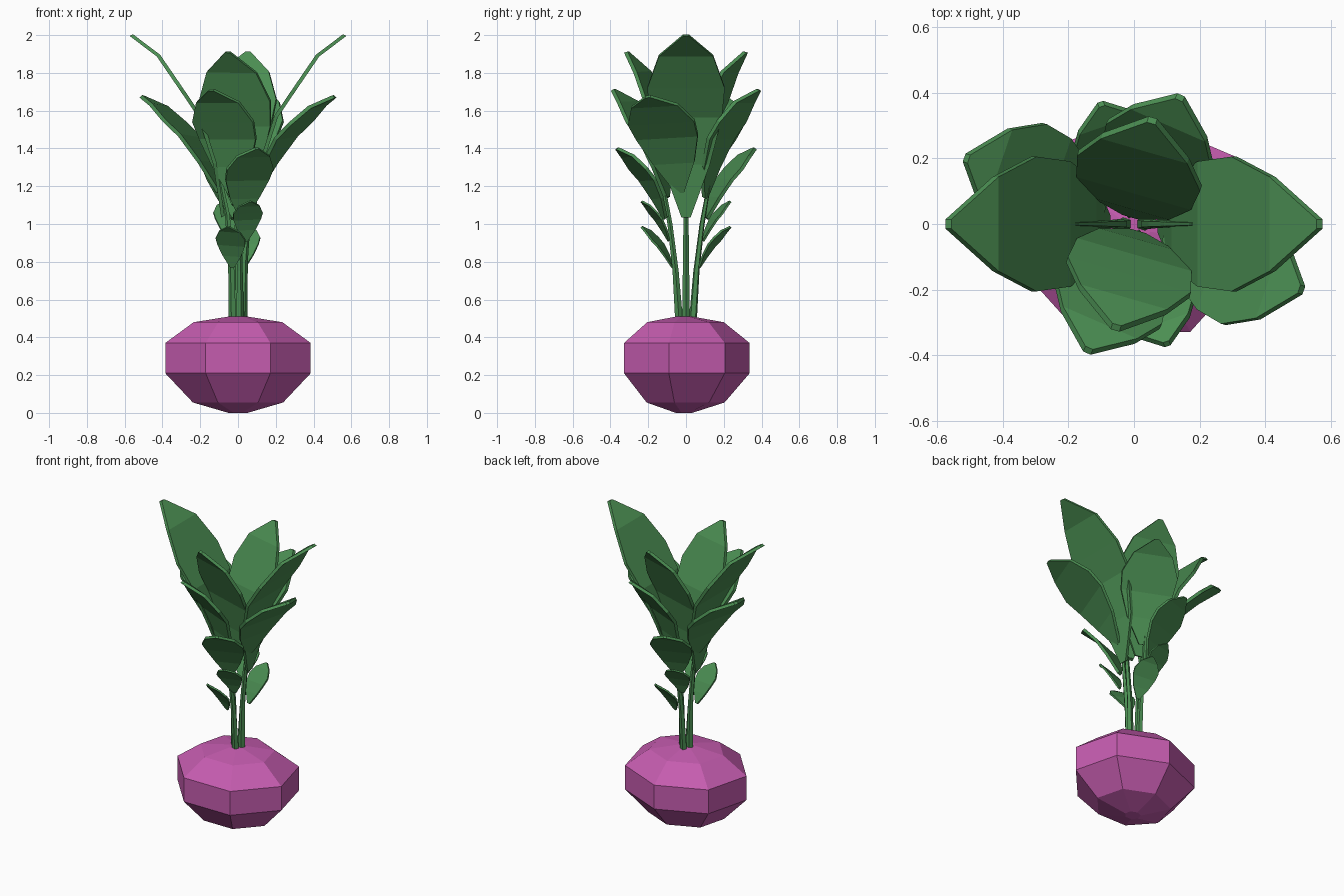
import bpy, bmesh, math
from mathutils import Vector, Matrix

if "Cube" in bpy.data.objects:
    bpy.data.objects.remove(bpy.data.objects["Cube"])


def material(name, rgb):
    m = bpy.data.materials.new(name)
    m.diffuse_color = (*rgb, 1)
    m.use_nodes = True
    m.node_tree.nodes["Principled BSDF"].inputs["Base Color"].default_value = m.diffuse_color
    return m


PINK = material("pink", (0.56, 0.107, 0.43))
GREEN = material("green", (0.07, 0.27, 0.085))


def loft(name, rings, mat):
    """Closed solid through equal-length rings of points."""
    bm = bmesh.new()
    vs = [[bm.verts.new(p) for p in r] for r in rings]
    n = len(vs[0])
    for a, b in zip(vs, vs[1:]):
        for i in range(n):
            j = (i + 1) % n
            bm.faces.new((a[i], a[j], b[j], b[i]))
    bm.faces.new(vs[0])
    bm.faces.new(vs[-1])
    bmesh.ops.recalc_face_normals(bm, faces=bm.faces)
    me = bpy.data.meshes.new(name)
    bm.to_mesh(me)
    bm.free()
    me.materials.append(mat)
    ob = bpy.data.objects.new(name, me)
    bpy.context.collection.objects.link(ob)
    return ob


def leaf(name, base, tip, width, side, bow, turn):
    base, tip = Vector(base), Vector(tip)
    d = tip - base
    s = Vector(side)
    s = (s - d * (s.dot(d) / d.length_squared)).normalized()
    n = s.cross(d).normalized()
    if n.z < 0:
        n = -n
    th = n * min(0.010, width * 0.07)
    rings = []
    for t, w, b in ((0, .12, 0), (.25, .62, .68), (.49, .93, 1), (.66, 1, .82), (.85, .7, .61), (1, .07, 0)):
        c = base + d * t + n * bow * b
        e = s * width * w
        rings.append([turn @ p for p in (c - e - th, c + e - th, c + e + th, c - e + th)])
    loft(name, rings, GREEN)


def stem(name, path, turn):
    rings = []
    for x, y, z, r in path:
        rings.append([turn @ Vector((x + r * math.cos(k * math.tau / 5),
                                     y + r * math.sin(k * math.tau / 5), z)) for k in range(5)])
    loft(name, rings, GREEN)


# Seven-sided bulb
bulb = []
for z, f in ((0, .13), (.055, .62), (.21, 1), (.37, 1), (.48, .61), (.51, .13)):
    bulb.append([(0.395 * f * math.cos(math.pi / 2 + k * math.tau / 7),
                  -0.013 + 0.35 * f * math.sin(math.pi / 2 + k * math.tau / 7), z) for k in range(7)])
loft("bulb", bulb, PINK)

# Leaves: name, base, tip, half width, width direction, bow
LEAVES = (
    ("tall_side_leaf", (.08, 0, 1.04), (.565, 0, 2.0), .205, (0, 1, 0), .13),
    ("low_side_leaf", (.10, -.03, 1.17), (.51, -.2, 1.675), .185, (.38, 1, .1), .065),
    ("tall_front_leaf", (.01, -.03, 1.10), (-.055, -.315, 1.91), .195, (1, -.25, -.12), .075),
    ("middle_front_leaf", (-.02, -.10, 1.14), (-.14, -.385, 1.71), .175, (1, -.38, -.1), .07),
    ("low_front_leaf", (.02, -.11, 1.03), (.1, -.365, 1.40), .13, (1, .3, .08), .04),
    ("small_front_leaf", (.04, -.09, .91), (.065, -.235, 1.12), .08, (1, .2, .1), .02),
    ("smallest_front_leaf", (-.03, -.07, .77), (-.05, -.235, .985), .08, (1, -.2, -.1), .02),
)

# The foliage repeats after a half turn
for suffix, ang in (("a", 0), ("b", math.pi)):
    turn = Matrix.Rotation(ang, 3, 'Z')
    for name, base, tip, w, side, bow in LEAVES:
        leaf(f"{name}_{suffix}", base, tip, w, side, bow, turn)
    stem(f"side_stem_{suffix}", [(.028, 0, .48, .022), (.035, 0, .8, .017), (.055, 0, 1.05, .014),
                                 (.1, 0, 1.27, .011), (.18, 0, 1.53, .006)], turn)
    stem(f"front_stem_{suffix}", [(.01, -.036, .48, .022), (.008, -.055, .75, .017), (.003, -.085, 1.0, .014),
                                  (-.01, -.12, 1.2, .011), (-.02, -.14, 1.32, .006)], turn)
